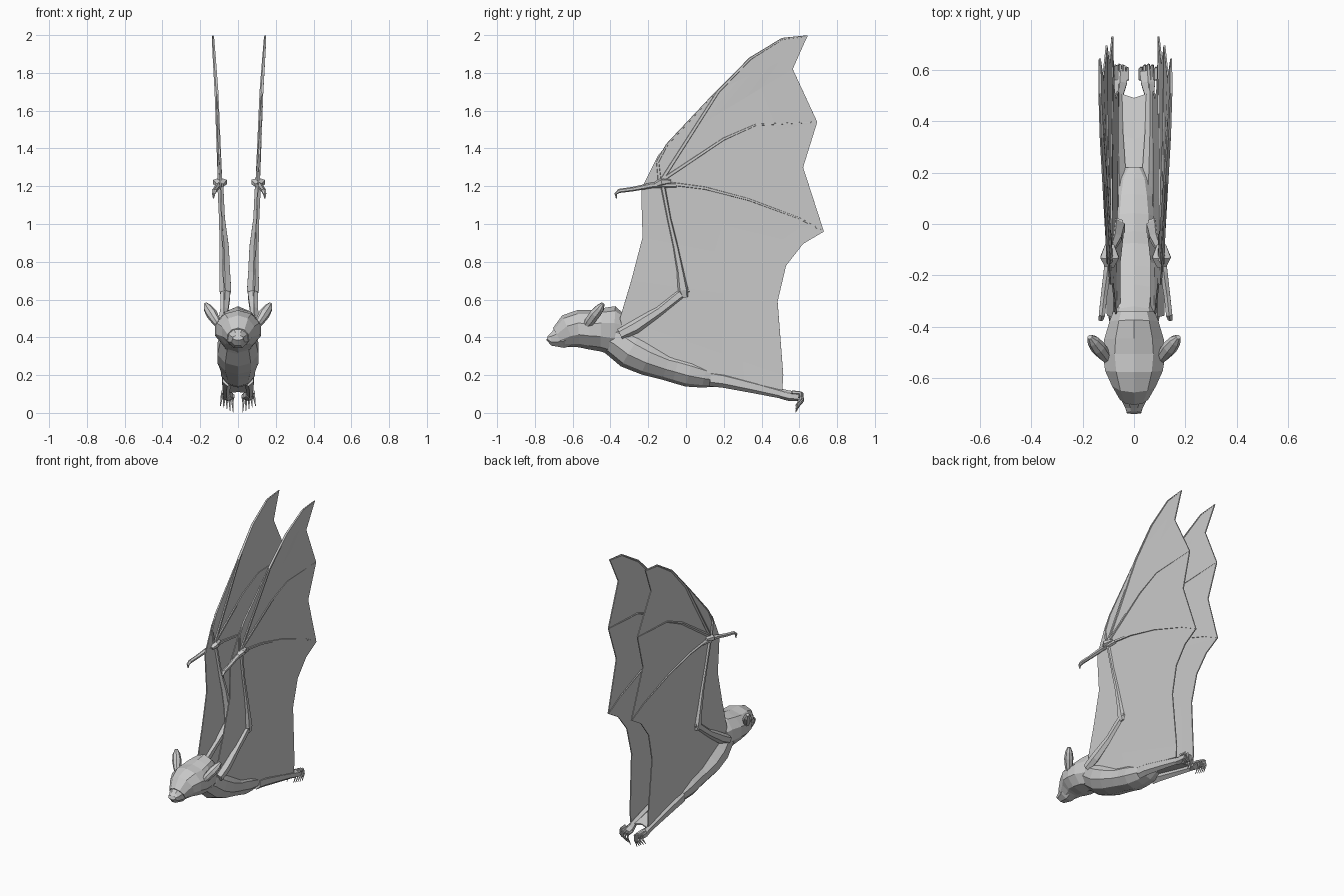
import bpy, bmesh, math
from mathutils import Vector


def finish(name, bm):
    bmesh.ops.recalc_face_normals(bm, faces=bm.faces)
    me = bpy.data.meshes.new(name)
    bm.to_mesh(me)
    bm.free()
    ob = bpy.data.objects.new(name, me)
    bpy.context.collection.objects.link(ob)
    return ob


def loft(name, secs, sides=8):
    """Skin elliptical rings; each section is x, y, z, x radius, other radius."""
    bm = bmesh.new()
    pts = [Vector(s[:3]) for s in secs]
    rings = []
    for i, s in enumerate(secs):
        t = (pts[min(i + 1, len(pts) - 1)] - pts[max(i - 1, 0)]).normalized()
        u = Vector((1, 0, 0))
        u = (u - t * u.dot(t)).normalized()
        v = t.cross(u)
        ring = []
        for k in range(sides):
            a = 2 * math.pi * (k + 0.5) / sides
            ring.append(bm.verts.new(pts[i] + u * s[3] * math.cos(a) + v * s[4] * math.sin(a)))
        rings.append(ring)
    for a, b in zip(rings, rings[1:]):
        for k in range(sides):
            j = (k + 1) % sides
            bm.faces.new((a[k], a[j], b[j], b[k]))
    bm.faces.new(rings[0])
    bm.faces.new(rings[-1])
    return finish(name, bm)


def sheet(name, rows, thick):
    bm = bmesh.new()
    g = [[bm.verts.new(p) for p in r] for r in rows]
    for a, b in zip(g, g[1:]):
        for k in range(len(a) - 1):
            bm.faces.new((a[k], a[k + 1], b[k + 1], b[k]))
    ob = finish(name, bm)
    m = ob.modifiers.new("thickness", "SOLIDIFY")
    m.thickness = thick
    m.offset = 0
    return ob


def wing_x(z):
    """Sideways position of the wing at height z."""
    k = [(0.0, 0.066), (0.3, 0.07), (0.64, 0.08), (1.0, 0.09), (1.4, 0.106), (1.7, 0.118), (2.0, 0.138)]
    for (a, xa), (b, xb) in zip(k, k[1:]):
        if z <= b:
            return xa + (xb - xa) * (z - a) / (b - a)
    return k[-1][1]


# torso: y, bottom z, top z, half width
def span(name, rows, sides=10):
    return loft(name, [(0, y, (lo + hi) / 2, w, (hi - lo) / 2 * 1.04) for y, lo, hi, w in rows], sides)


span("torso", [(-0.43, 0.34, 0.50, 0.085), (-0.37, 0.30, 0.49, 0.10), (-0.29, 0.235, 0.44, 0.115),
               (-0.20, 0.20, 0.385, 0.115), (-0.10, 0.175, 0.335, 0.10), (-0.05, 0.16, 0.325, 0.095),
               (0.02, 0.14, 0.305, 0.095), (0.10, 0.135, 0.27, 0.085), (0.17, 0.14, 0.235, 0.07),
               (0.22, 0.165, 0.205, 0.035)])

# head and muzzle
span("head", [(-0.675, 0.345, 0.455, 0.058), (-0.62, 0.345, 0.52, 0.09), (-0.57, 0.35, 0.54, 0.118),
              (-0.51, 0.34, 0.54, 0.128), (-0.45, 0.33, 0.55, 0.122), (-0.38, 0.31, 0.56, 0.10),
              (-0.34, 0.34, 0.53, 0.085)])
span("muzzle", [(-0.735, 0.385, 0.41, 0.03), (-0.715, 0.355, 0.425, 0.037),
                (-0.665, 0.338, 0.462, 0.06), (-0.62, 0.35, 0.50, 0.08)], 8)

# membrane stretched between the legs
sheet("tail_membrane", [[(-0.062, y, za), (0, yc, zc), (0.062, y, za)] for y, za, yc, zc in
                        [(0.14, 0.19, 0.14, 0.20), (0.35, 0.145, 0.33, 0.15), (0.51, 0.11, 0.49, 0.115)]], 0.01)

# front edge and rear edge of the wing membrane, as y, z
front = [(-0.30, 0.31), (-0.35, 0.50), (-0.29, 0.70), (-0.23, 0.93), (-0.235, 1.10), (-0.235, 1.19),
         (-0.20, 1.26), (-0.15, 1.36), (-0.10, 1.42), (0.17, 1.71), (0.34, 1.88), (0.51, 1.985)]
rear = [(0.51, 0.12), (0.515, 0.20), (0.485, 0.59), (0.53, 0.78), (0.62, 0.895), (0.73, 0.96),
        (0.62, 1.30), (0.695, 1.54), (0.565, 1.82), (0.605, 1.91), (0.625, 1.955), (0.645, 1.998)]
# finger bones, as y, z
fingers = [[(-0.13, 1.22), (0.10, 1.19), (0.33, 1.13), (0.60, 1.03), (0.725, 0.963)],
           [(-0.13, 1.23), (0.20, 1.45), (0.37, 1.525), (0.69, 1.54)],
           [(-0.13, 1.23), (0.17, 1.70), (0.34, 1.875), (0.51, 1.98), (0.64, 1.995)],
           [(-0.14, 1.23), (-0.15, 1.33), (-0.10, 1.42), (0.16, 1.70)]]

for side, s, dx in (("left", 1, 0.007), ("right", -1, 0.005)):
    def limb(name, secs, sides=6, off=dx):
        return loft(side + "_" + name, [(s * x + off, *r) for x, *r in secs], sides)

    # ear
    limb("ear", [(0.095, -0.535, 0.45, 0.012, 0.015), (0.115, -0.51, 0.485, 0.024, 0.028),
                 (0.14, -0.48, 0.525, 0.03, 0.03), (0.16, -0.455, 0.555, 0.024, 0.024),
                 (0.172, -0.44, 0.578, 0.01, 0.010)], 8, 0)

    # wing membrane
    rows = []
    for (ya, za), (yb, zb) in zip(front, rear):
        row = []
        for i in range(9):
            f = i / 8
            z = za + (zb - za) * f
            row.append((s * wing_x(z) + dx, ya + (yb - ya) * f, z))
        rows.append(row)
    sheet(side + "_wing_membrane", rows, 0.007)

    # upper arm, forearm, wrist
    limb("upper_arm", [(0.085, -0.35, 0.415, 0.03, 0.03), (0.085, -0.27, 0.455, 0.032, 0.036),
                       (0.078, -0.14, 0.54, 0.024, 0.026), (0.072, -0.04, 0.62, 0.03, 0.03),
                       (0.07, 0.01, 0.655, 0.025, 0.022)])
    limb("forearm", [(0.072, -0.005, 0.61, 0.025, 0.02), (0.072, -0.015, 0.65, 0.036, 0.034),
                     (0.075, -0.03, 0.75, 0.032, 0.023), (0.078, -0.055, 0.88, 0.028, 0.018),
                     (0.09, -0.09, 1.03, 0.018, 0.013), (0.10, -0.13, 1.24, 0.018, 0.014)])
    limb("wrist", [(0.10, -0.165, 1.205, 0.02, 0.015), (0.10, -0.13, 1.222, 0.042, 0.024),
                   (0.10, -0.08, 1.225, 0.02, 0.012)])

    # fingers
    for n, path in enumerate(fingers):
        last = len(path) - 1
        limb("finger_%d" % (n + 1), [(wing_x(z), y, z, 0.013 - 0.008 * i / last, 0.012 - 0.008 * i / last)
                                     for i, (y, z) in enumerate(path)], 5)

    # thumb with hooked claw
    limb("thumb", [(0.10, -0.05, 1.205, 0.014, 0.012), (0.108, -0.18, 1.205, 0.017, 0.015),
                   (0.122, -0.28, 1.185, 0.014, 0.012), (0.13, -0.355, 1.175, 0.014, 0.011),
                   (0.134, -0.372, 1.16, 0.01, 0.007), (0.135, -0.368, 1.135, 0.003, 0.003)])

    # leg and foot
    limb("leg", [(0.055, 0.13, 0.185, 0.03, 0.045), (0.058, 0.20, 0.175, 0.03, 0.042),
                 (0.062, 0.36, 0.138, 0.022, 0.034), (0.062, 0.50, 0.103, 0.018, 0.026),
                 (0.06, 0.54, 0.095, 0.022, 0.024)], 6, 0)
    limb("foot", [(0.06, 0.50, 0.10, 0.02, 0.024), (0.055, 0.55, 0.09, 0.032, 0.028),
                  (0.052, 0.595, 0.085, 0.034, 0.022)], 6, 0)
    # hooked toes
    for i in range(5):
        f = i / 4
        x = 0.025 + 0.058 * f
        y = 0.605 + 0.012 * math.sin(f * math.pi)
        z = 0.075 + 0.02 * f
        limb("toe_%d" % (i + 1), [(x, 0.56, z + 0.015, 0.008, 0.01), (x, y, z + 0.012, 0.007, 0.009),
                                  (x + 0.004, y + 0.002, z - 0.02, 0.006, 0.007),
                                  (x + 0.01 * f, 0.58, z - 0.072 + 0.015 * f, 0.002, 0.002)], 5, 0)
